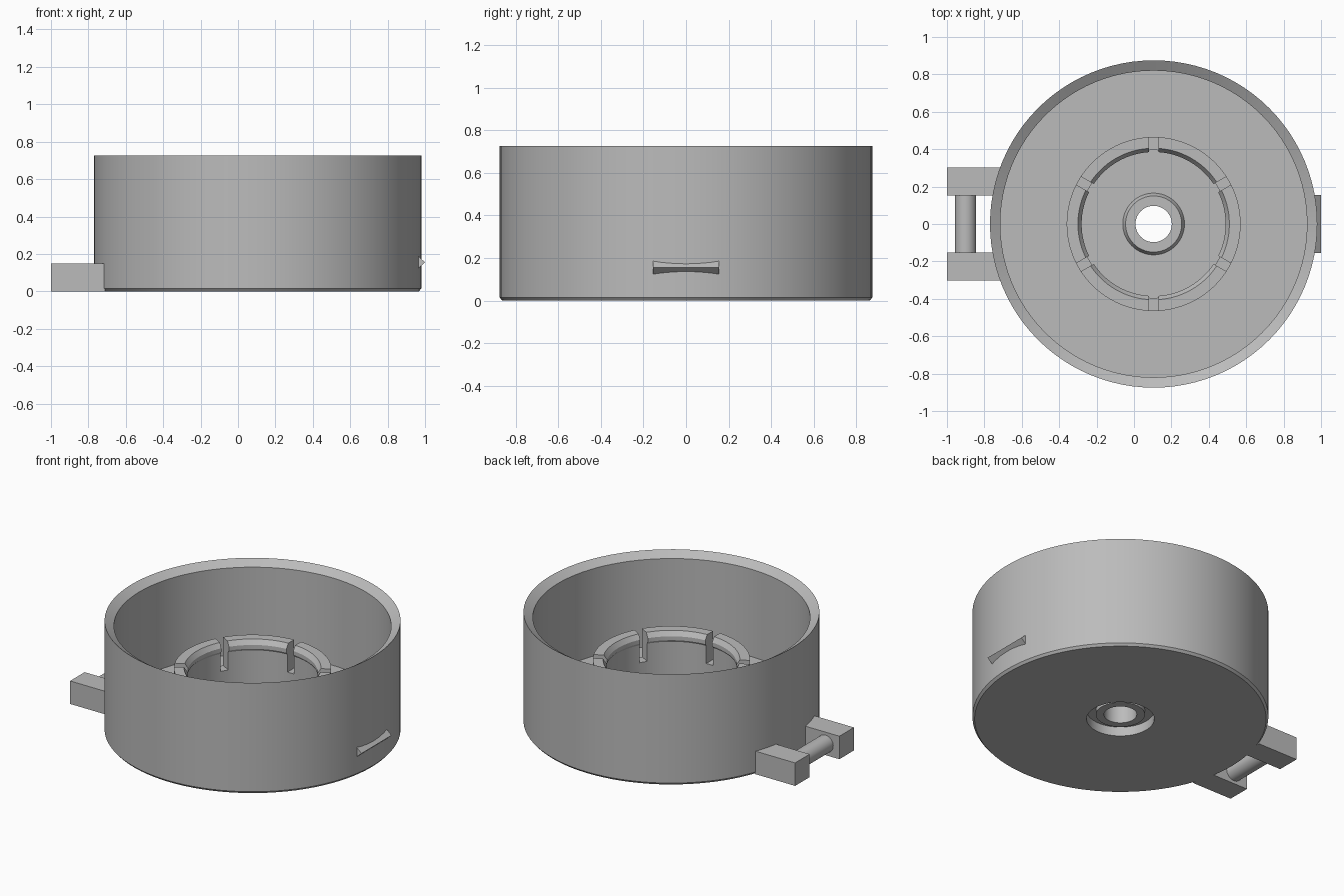
import bpy, bmesh, math
from mathutils import Matrix, Vector

cube = bpy.data.objects.get("Cube")
if cube:
    bpy.data.objects.remove(cube, do_unlink=True)

CX = 0.105          # axis of the round body
SEGMENTS = 96

grey = bpy.data.materials.new("plain grey")
grey.use_nodes = True
grey.diffuse_color = (0.5, 0.5, 0.5, 1)
grey.node_tree.nodes["Principled BSDF"].inputs["Base Color"].default_value = (0.5, 0.5, 0.5, 1)


def add_object(name, bm):
    bmesh.ops.recalc_face_normals(bm, faces=bm.faces)
    mesh = bpy.data.meshes.new(name)
    bm.to_mesh(mesh)
    bm.free()
    mesh.materials.append(grey)
    obj = bpy.data.objects.new(name, mesh)
    bpy.context.collection.objects.link(obj)
    return obj


def activate(obj):
    bpy.ops.object.select_all(action="DESELECT")
    obj.select_set(True)
    bpy.context.view_layer.objects.active = obj


def smooth(obj):
    activate(obj)
    bpy.ops.object.shade_smooth_by_angle(angle=math.radians(25))


def lathe(name, profile):
    """Closed (radius, height) outline turned about the body axis."""
    bm = bmesh.new()
    rings = []
    for i in range(SEGMENTS):
        a = math.tau * i / SEGMENTS
        rings.append([bm.verts.new((CX + r * math.cos(a), r * math.sin(a), z)) for r, z in profile])
    n = len(profile)
    for i in range(SEGMENTS):
        a, b = rings[i], rings[(i + 1) % SEGMENTS]
        for j in range(n):
            k = (j + 1) % n
            bm.faces.new((a[j], b[j], b[k], a[k]))
    return add_object(name, bm)


def add_box(bm, low, high, turn=Matrix()):
    low, high = Vector(low), Vector(high)
    place = Matrix.Translation((low + high) / 2) @ Matrix.Diagonal((high - low).to_4d())
    bmesh.ops.create_cube(bm, size=1, matrix=turn @ place)


# Open cup: bevelled rim, chamfered foot, raised hub, bored and recessed base
cup = lathe("cup_body", [
    (0.097, 0.03), (0.145, 0.03), (0.145, 0.06), (0.20, 0.06), (0.20, 0.0),
    (0.862, 0.0), (0.875, 0.015), (0.875, 0.725), (0.82, 0.69), (0.82, 0.12),
    (0.165, 0.12), (0.15, 0.15), (0.097, 0.15)])
smooth(cup)

# Snap ring with an inward lip, split by six slots
ring = lathe("snap_ring", [
    (0.465, 0.11), (0.465, 0.415), (0.405, 0.415), (0.385, 0.385),
    (0.385, 0.36), (0.395, 0.345), (0.395, 0.11)])
slots = bmesh.new()
for i in range(6):
    turn = Matrix.Translation((CX, 0, 0)) @ Matrix.Rotation(math.radians(30 + 60 * i), 4, "Z")
    add_box(slots, (0.3, -0.025, 0.23), (0.6, 0.025, 0.5), turn)
cutter = add_object("slot_cutter", slots)
cutter.hide_render = True
cut = ring.modifiers.new("slots", "BOOLEAN")
cut.operation = "DIFFERENCE"
cut.solver = "EXACT"
cut.object = cutter
activate(ring)
bpy.ops.object.modifier_apply(modifier=cut.name)
bpy.data.objects.remove(cutter, do_unlink=True)
smooth(ring)

# Hinge lugs
for side, name in ((1, "back_hinge_lug"), (-1, "front_hinge_lug")):
    bm = bmesh.new()
    y = sorted((side * 0.153, side * 0.303))
    add_box(bm, (-1.0, y[0], 0), (-0.71, y[1], 0.15))
    add_object(name, bm)

# Hinge pin between the lugs
bm = bmesh.new()
bmesh.ops.create_cone(
    bm, cap_ends=True, segments=32, radius1=0.056, radius2=0.056, depth=0.32,
    matrix=Matrix.Translation((-0.9, 0, 0.075)) @ Matrix.Rotation(math.pi / 2, 4, "X"))
smooth(add_object("hinge_pin", bm))

# Triangular catch ridge on the opposite side
bm = bmesh.new()
ends = [[bm.verts.new((x, y, z)) for x, z in ((1.0, 0.155), (0.95, 0.20), (0.95, 0.11))]
        for y in (-0.155, 0.155)]
for end in ends:
    bm.faces.new(end)
for j in range(3):
    k = (j + 1) % 3
    bm.faces.new((ends[0][j], ends[0][k], ends[1][k], ends[1][j]))
add_object("catch_ridge", bm)
